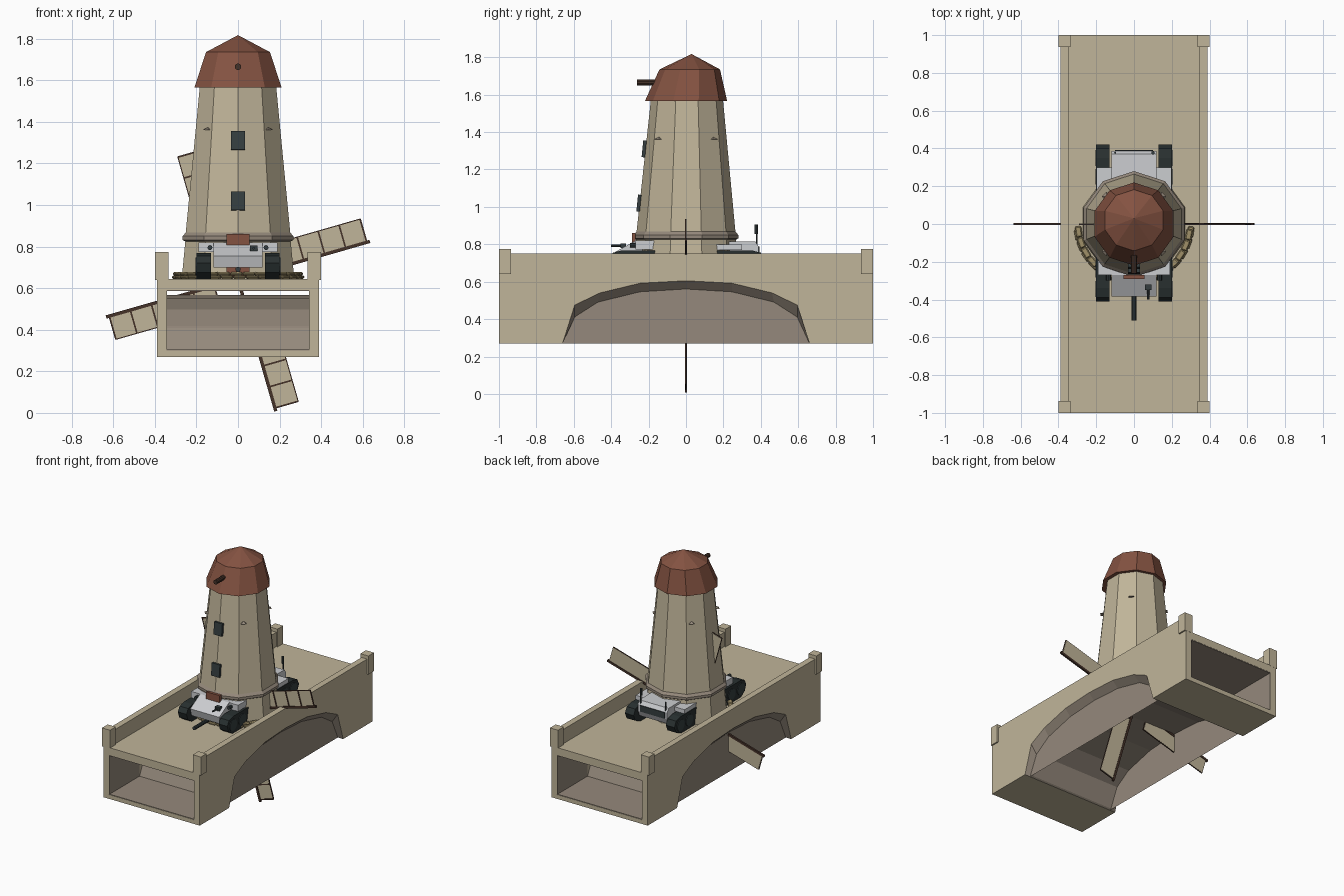
import bpy, bmesh, math
from mathutils import Matrix, Vector, Euler

old = bpy.data.objects.get("Cube")
if old:
    bpy.data.objects.remove(old)


def material(name, r, g, b):
    m = bpy.data.materials.new(name)
    m.use_nodes = True
    m.diffuse_color = (r, g, b, 1)
    m.node_tree.nodes["Principled BSDF"].inputs["Base Color"].default_value = (r, g, b, 1)
    return m


stone = material("beige stone", .53, .46, .32)
mortar = material("grey brown stone", .30, .25, .20)
roof_red = material("red brown roof", .23, .085, .053)
wood = material("dark wood", .06, .032, .022)
slate = material("dark slate", .035, .048, .05)
steel = material("light grey steel", .60, .61, .63)
rubber = material("track black", .022, .03, .03)
canvas = material("sandbag tan", .35, .28, .14)


def finish(name, bm, mats, rule=None):
    bmesh.ops.recalc_face_normals(bm, faces=bm.faces)
    bm.normal_update()
    if rule:
        for f in bm.faces:
            f.material_index = rule(f)
    me = bpy.data.meshes.new(name)
    bm.to_mesh(me)
    bm.free()
    for m in mats:
        me.materials.append(m)
    ob = bpy.data.objects.new(name, me)
    bpy.context.scene.collection.objects.link(ob)
    return ob


def box(name, centre, size, mat, rot=(0, 0, 0), bevel=0, after=Matrix()):
    bm = bmesh.new()
    mtx = after @ Matrix.LocRotScale(Vector(centre), Euler(rot), Vector(size))
    bmesh.ops.create_cube(bm, size=1, matrix=mtx)
    if bevel:
        bmesh.ops.bevel(bm, geom=bm.edges[:], offset=bevel, segments=1, affect='EDGES')
    return finish(name, bm, [mat])


def rod(name, p, q, r, mat, sides=10):
    p, q = Vector(p), Vector(q)
    d = q - p
    bm = bmesh.new()
    mtx = Matrix.Translation((p + q) / 2) @ d.to_track_quat('Z', 'Y').to_matrix().to_4x4()
    bmesh.ops.create_cone(bm, cap_ends=True, segments=sides, radius1=r, radius2=r,
                          depth=d.length, matrix=mtx)
    return finish(name, bm, [mat])


def loft(name, prof_a, xa, prof_b, xb, mats, rule=None):
    """Solid between two y-z outlines of equal length."""
    bm = bmesh.new()
    a = [bm.verts.new((xa, y, z)) for y, z in prof_a]
    b = [bm.verts.new((xb, y, z)) for y, z in prof_b]
    bm.faces.new(a)
    bm.faces.new(b[::-1])
    n = len(a)
    for i in range(n):
        j = (i + 1) % n
        bm.faces.new((a[j], a[i], b[i], b[j]))
    return finish(name, bm, mats, rule)


def lathe(name, rings, mat, sides=10, x=0, y=0):
    """Faceted solid from (radius, z, y shift) rings, one corner to the front."""
    bm = bmesh.new()
    loops = []
    for r, z, dy in rings:
        pts = [(2 * math.pi * k / sides - math.pi / 2) for k in range(sides)]
        loops.append([bm.verts.new((x + r * math.cos(t), y + dy + r * math.sin(t), z)) for t in pts])
    for lo, hi in zip(loops, loops[1:]):
        for k in range(sides):
            j = (k + 1) % sides
            bm.faces.new((lo[k], lo[j], hi[j], hi[k]))
    bm.faces.new(loops[0][::-1])
    bm.faces.new(loops[-1])
    bmesh.ops.remove_doubles(bm, verts=bm.verts, dist=.0005)
    return finish(name, bm, [mat])


# Bridge side walls with a chamfered arch
def full_arch(half):
    return half + [(-y, z) for y, z in half[-2::-1]]


outer_arch = full_arch([(.66, .27), (.595, .475), (.46, .54), (.245, .592), (0, .605)])
inner_arch = full_arch([(.66, .27), (.595, .41), (.47, .49), (.245, .545), (0, .56)])
ends = [(-1, .27), (-1, .75), (1, .75), (1, .27)]


def under_arch(f):
    c = f.calc_center_median()
    return int(abs(c.y) < .65 and c.z < .62 and f.normal.z < -.05 and abs(f.normal.x) < .98)


for side, s in (("left", 1), ("right", -1)):
    loft(side + "_bridge_wall", outer_arch + ends, s * .39, inner_arch + ends, s * .345,
         [stone, mortar], under_arch)

# Arch barrel, a thin curved shell
shell = inner_arch + [(y * .985, z + .008) for y, z in inner_arch[::-1]]
loft("arch_barrel", shell, -.346, shell, .346, [mortar])

# Deck, end floors and the lining of the open ends
box("bridge_deck", (0, 0, .6175), (.70, 1.999, .055), stone)
for end, e in (("back", 1), ("front", -1)):
    y = e * .825
    box(end + "_end_floor", (0, e * .83, .285), (.70, .339, .03), stone)
    box(end + "_floor_lining", (0, y, .302), (.688, .345, .004), mortar)
    box(end + "_ceiling_lining", (0, e * .75, .588), (.688, .496, .004), mortar)
    for s in (-1, 1):
        box(end + "_side_lining", (s * .343, y, .445), (.004, .345, .286), mortar)
        box(end + "_corner_post", (s * .3675, e * .9685, .7075), (.065, .065, .135), stone)

# Tower
lathe("tower_base", [(.285, .64, 0), (.265, .84, 0)], stone)
lathe("tower_collar", [(.268, .825, 0), (.28, .832, 0), (.28, .85, 0), (.262, .87, 0)], mortar)
lathe("tower_body", [(.265, .86, 0), (.193, 1.57, .005)], stone)
lathe("roof", [(.22, 1.565, 0), (.162, 1.735, .02), (.0001, 1.817, .03)], roof_red)
rod("sail_axle", (0, -.262, 1.665), (0, -.1, 1.665), .016, wood)
for z, y in ((1.02, -.252), (1.31, -.224)):
    box("tower_window", (0, y, z), (.066, .018, .09), slate, (-.1, 0, 0))
for sx in (-1, 1):
    for sy in (-1, 1):
        lathe("tower_ledge", [(.026, 1.36, 0), (.0001, 1.374, 0)], mortar, 4, sx * .145, sy * .145)
box("tower_door", (0, -.28, .755), (.11, .02, .21), roof_red)

# Sails crossing at deck height
for k in range(4):
    turn = Matrix.Translation((0, 0, .643)) @ Matrix.Rotation(-math.radians(16 + 90 * k), 4, 'Y')
    box("sail_spar", (.33, 0, 0), (.66, .013, .016), wood, after=turn)
    box("sail_cloth", (.382, .001, .062), (.525, .005, .108), stone, after=turn)
    box("sail_edge", (.382, -.001, .116), (.525, .008, .005), wood, after=turn)
    for i in range(6):
        box("sail_rung", (.119 + .105 * i, -.003, .06), (.008, .006, .114), wood, after=turn)

# Armoured vehicle standing through the tower base
hull = [(-.385, .755), (-.37, .70), (.37, .70), (.387, .74), (.387, .79), (.37, .815), (-.27, .82)]
loft("vehicle_hull", hull, -.118, hull, .118, [steel])
track = [(-.35, .645), (-.395, .675), (-.41, .72), (-.39, .755), (-.34, .768), (.35, .768),
         (.40, .755), (.42, .715), (.40, .67), (.34, .645)]
for s in (-1, 1):
    loft("track", track, s * .13, track, s * .20, [rubber])
    box("front_fender", (s * .15, -.19, .796), (.08, .16, .046), steel)
    box("rear_fender", (s * .157, .2, .785), (.082, .2, .03), steel)
    for y in (-.345, -.24, .25, .35):
        rod("road_wheel", (s * .195, y, .706), (s * .205, y, .706), .042, slate, 12)
    rod("exhaust", (s * .1, .378, .79), (s * .1, .378, .86), .005, slate, 8)
    rod("headlight", (s * .135, -.30, .795), (s * .135, -.265, .795), .012, slate, 8)
rod("exhaust_cap", (.1, .376, .855), (.1, .376, .905), .009, slate, 8)
box("rear_grille", (0, .388, .765), (.2, .008, .045), slate)
rod("main_gun", (0, -.51, .69), (0, -.33, .69), .013, slate)
box("gun_mount", (.075, -.335, .792), (.036, .03, .026), slate)
rod("small_gun", (.075, -.40, .792), (.075, -.33, .792), .006, slate, 8)

# Two courses of sandbags around the front of the tower
for row in range(2):
    for k in range(15):
        a = math.radians(-8 - 11.5 * k - 3 * row)
        r = .302 - .006 * row
        box("sandbag", (r * math.cos(a), r * math.sin(a), .653 + .016 * row),
            (.034, .058, .017), canvas, (0, 0, a), .006)
